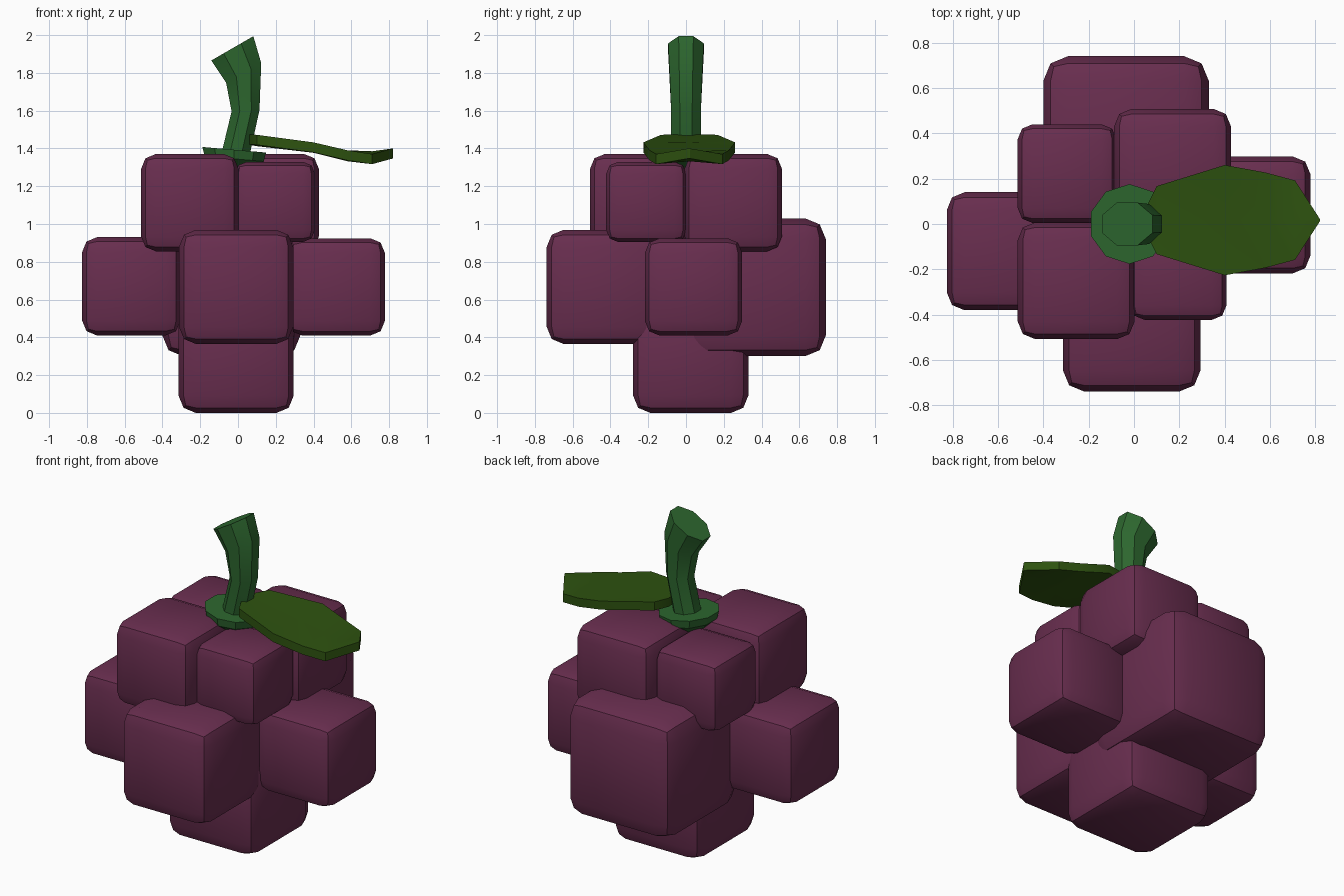
import bpy, math
from math import cos, sin, pi, radians

if "Cube" in bpy.data.objects:
    bpy.data.objects.remove(bpy.data.objects["Cube"])


def material(name, rgb):
    m = bpy.data.materials.new(name)
    m.diffuse_color = (*rgb, 1)
    m.use_nodes = True
    m.node_tree.nodes["Principled BSDF"].inputs["Base Color"].default_value = m.diffuse_color
    return m


grape_mat = material("grape_skin", (0.14, 0.027, 0.078))
stem_mat = material("stem_green", (0.026, 0.135, 0.028))
leaf_mat = material("leaf_green", (0.027, 0.085, 0.005))


def smooth(ob, angle=30):
    bpy.ops.object.select_all(action='DESELECT')
    bpy.context.view_layer.objects.active = ob
    ob.select_set(True)
    bpy.ops.object.shade_smooth_by_angle(angle=radians(angle))


def mesh_object(name, verts, faces, mat):
    me = bpy.data.meshes.new(name)
    me.from_pydata(verts, [], faces)
    me.materials.append(mat)
    ob = bpy.data.objects.new(name, me)
    bpy.context.collection.objects.link(ob)
    return ob


def grape(name, centre, size):
    bpy.ops.mesh.primitive_cube_add(size=size, location=centre)
    ob = bpy.context.object
    ob.name = name
    ob.data.materials.append(grape_mat)
    bev = ob.modifiers.new("rounding", 'BEVEL')
    bev.width = 0.15 * size
    bev.segments = 2
    bpy.ops.object.modifier_apply(modifier=bev.name)
    smooth(ob)


def loft(name, rings, sides, mat, turn=0.0):
    # each ring: centre x, centre z, radius along tilt, radius in y, tilt in degrees
    verts, faces = [], []
    for x, z, rx, ry, tilt in rings:
        t = radians(tilt)
        for i in range(sides):
            a = 2 * pi * (i + turn) / sides
            verts.append((x + rx * cos(a) * cos(t), ry * sin(a), z + rx * cos(a) * sin(t)))
    for r in range(len(rings) - 1):
        for i in range(sides):
            j = (i + 1) % sides
            a, b = r * sides, (r + 1) * sides
            faces.append((a + i, a + j, b + j, b + i))
    faces.append(tuple(reversed(range(sides))))
    faces.append(tuple(range(len(verts) - sides, len(verts))))
    ob = mesh_object(name, verts, faces, mat)
    smooth(ob)


# Grape cluster
for name, centre, size in [
    ("grape_bottom", (-0.01, 0.025, 0.305), 0.61),
    ("grape_front", (-0.01, -0.435, 0.667), 0.605),
    ("grape_back", (-0.035, 0.375, 0.665), 0.73),
    ("grape_right", (0.52, 0.04, 0.667), 0.515),
    ("grape_left", (-0.565, -0.12, 0.67), 0.52),
    ("grape_top_front_left", (-0.255, -0.25, 1.113), 0.515),
    ("grape_top_front_right", (0.195, -0.21, 1.117), 0.425),
    ("grape_top_back_right", (0.17, 0.25, 1.113), 0.515),
    ("grape_top_back_left", (-0.295, 0.222, 1.117), 0.435),
]:
    grape(name, centre, size)

# Stem and its collar
loft("stem", [(-0.015, 1.36, 0.08, 0.085, -8), (0.04, 1.60, 0.08, 0.085, 3),
              (0.03, 1.80, 0.115, 0.095, 29), (-0.03, 1.93, 0.139, 0.102, 30)], 8, stem_mat, 0.5)
loft("stem_collar", [(-0.02, 1.29, 0.10, 0.10, -5), (-0.02, 1.345, 0.165, 0.168, -5),
                     (-0.02, 1.393, 0.178, 0.176, -5)], 10, stem_mat, 0.5)

# Leaf: rows of x, half width, middle height, edge height
rows = [(0.06, 0.07, 1.473, 1.475), (0.10, 0.15, 1.465, 1.472), (0.40, 0.243, 1.43, 1.432),
        (0.58, 0.21, 1.385, 1.39), (0.71, 0.175, 1.385, 1.37), (0.82, 0.004, 1.40, 1.40)]
thick = 0.053
verts, faces = [], []
for x, w, zm, ze in rows:
    for drop in (0, thick):
        verts += [(x, 0.017 - w, ze - drop), (x, 0.017, zm - drop), (x, 0.017 + w, ze - drop)]
loop = [0, 3, 4, 5, 2, 1]
for r in range(len(rows) - 1):
    for k in range(6):
        p, q = loop[k], loop[(k + 1) % 6]
        faces.append((r * 6 + p, r * 6 + q, r * 6 + 6 + q, r * 6 + 6 + p))
faces.append(tuple(reversed(loop)))
faces.append(tuple(len(verts) - 6 + k for k in loop))
smooth(mesh_object("leaf", verts, faces, leaf_mat))
